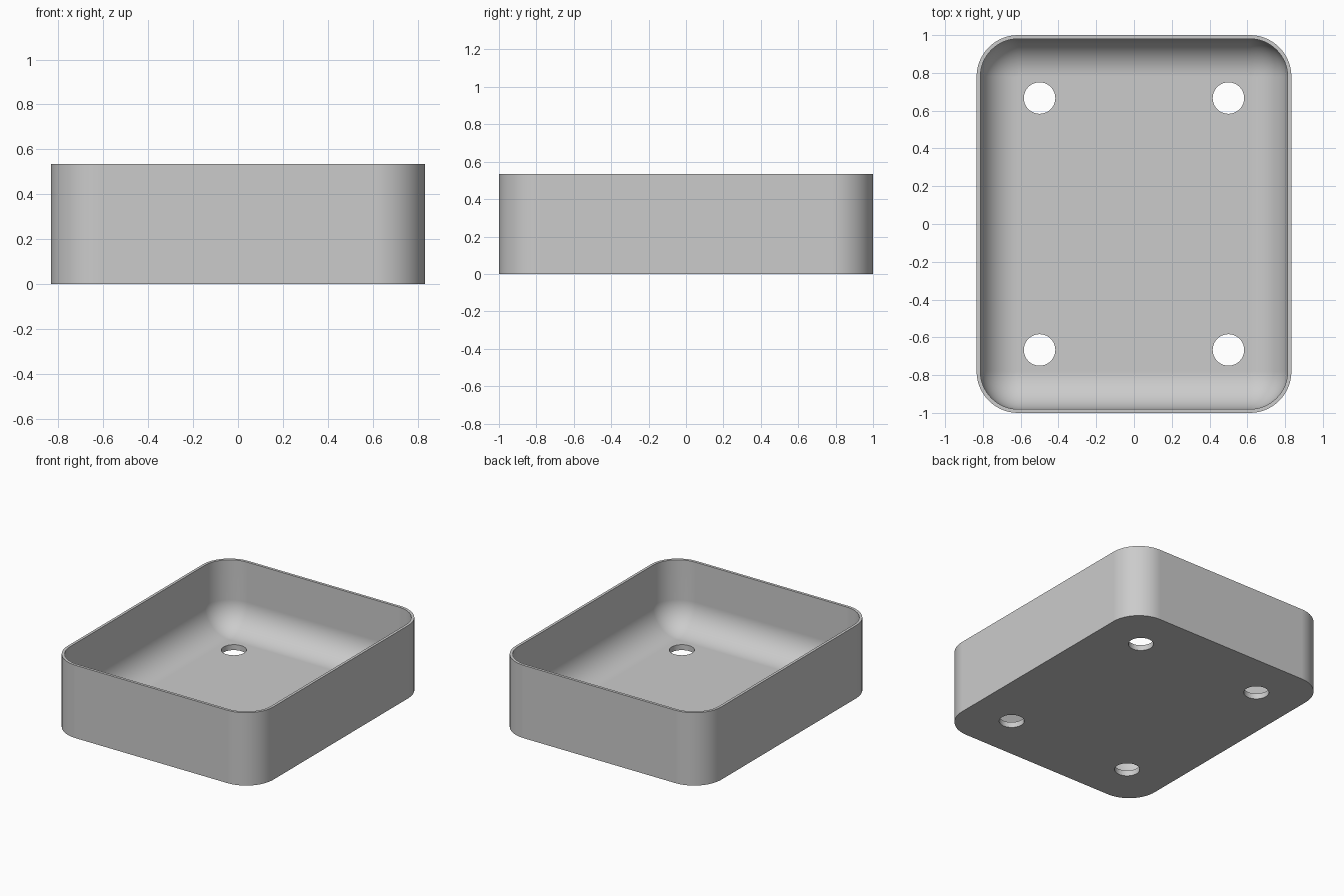
import bpy
import bmesh
from math import sin, cos, pi, radians

cube = bpy.data.objects.get("Cube")
if cube:
    bpy.data.objects.remove(cube, do_unlink=True)

# Main sizes
HALF_X, HALF_Y, HEIGHT = 0.8333, 1.0, 0.5333
WALL, FLOOR, FILLET = 0.02, 0.04, 0.2
CORNER = FILLET + WALL
STEPS = 16

grey = bpy.data.materials.new("light grey")
grey.use_nodes = True
grey.diffuse_color = (0.6, 0.6, 0.6, 1)
grey.node_tree.nodes["Principled BSDF"].inputs["Base Color"].default_value = (0.6, 0.6, 0.6, 1)


def ring(bm, inset, z):
    """Rounded rectangle of vertices, moved inward by inset."""
    r = max(CORNER - inset, 0)
    verts = []
    for quarter, (sx, sy) in enumerate([(1, 1), (-1, 1), (-1, -1), (1, -1)]):
        for i in range(STEPS + 1):
            a = (quarter + i / STEPS) * pi / 2
            verts.append(bm.verts.new((sx * (HALF_X - CORNER) + r * cos(a),
                                       sy * (HALF_Y - CORNER) + r * sin(a), z)))
    return verts


def finish(bm, name):
    bmesh.ops.recalc_face_normals(bm, faces=bm.faces)
    mesh = bpy.data.meshes.new(name)
    bm.to_mesh(mesh)
    bm.free()
    mesh.materials.append(grey)
    obj = bpy.data.objects.new(name, mesh)
    bpy.context.collection.objects.link(obj)
    return obj


# Tray: outer wall, rim, inner wall, rounded fillet down to the floor
bm = bmesh.new()
rings = [ring(bm, 0, 0), ring(bm, 0, HEIGHT), ring(bm, WALL, HEIGHT)]
for i in range(STEPS + 1):
    a = i / STEPS * pi / 2
    rings.append(ring(bm, WALL + FILLET * (1 - cos(a)), FLOOR + FILLET * (1 - sin(a))))
for low, high in zip(rings, rings[1:]):
    for i in range(len(low)):
        j = (i + 1) % len(low)
        bm.faces.new((low[i], low[j], high[j], high[i]))
bm.faces.new(rings[0])
bm.faces.new(rings[-1])
bmesh.ops.remove_doubles(bm, verts=bm.verts, dist=0.0001)
tray = finish(bm, "tray")

# Four drain holes through the floor
bm = bmesh.new()
for x in (-0.5, 0.5):
    for y in (-0.6667, 0.6667):
        hole = bmesh.ops.create_cone(bm, cap_ends=True, segments=64,
                                     radius1=0.0833, radius2=0.0833, depth=0.2)
        bmesh.ops.translate(bm, verts=hole["verts"], vec=(x, y, 0))
cutter = finish(bm, "hole_cutter")
cutter.hide_render = True

bpy.ops.object.select_all(action="DESELECT")
bpy.context.view_layer.objects.active = tray
tray.select_set(True)
cut = tray.modifiers.new("drain holes", "BOOLEAN")
cut.operation = "DIFFERENCE"
cut.solver = "EXACT"
cut.object = cutter
bpy.ops.object.modifier_apply(modifier=cut.name)
bpy.data.objects.remove(cutter, do_unlink=True)

# Smooth curves, crisp rim and hole edges
bpy.ops.object.shade_smooth_by_angle(angle=radians(30))
weighted = tray.modifiers.new("even shading", "WEIGHTED_NORMAL")
weighted.keep_sharp = True
